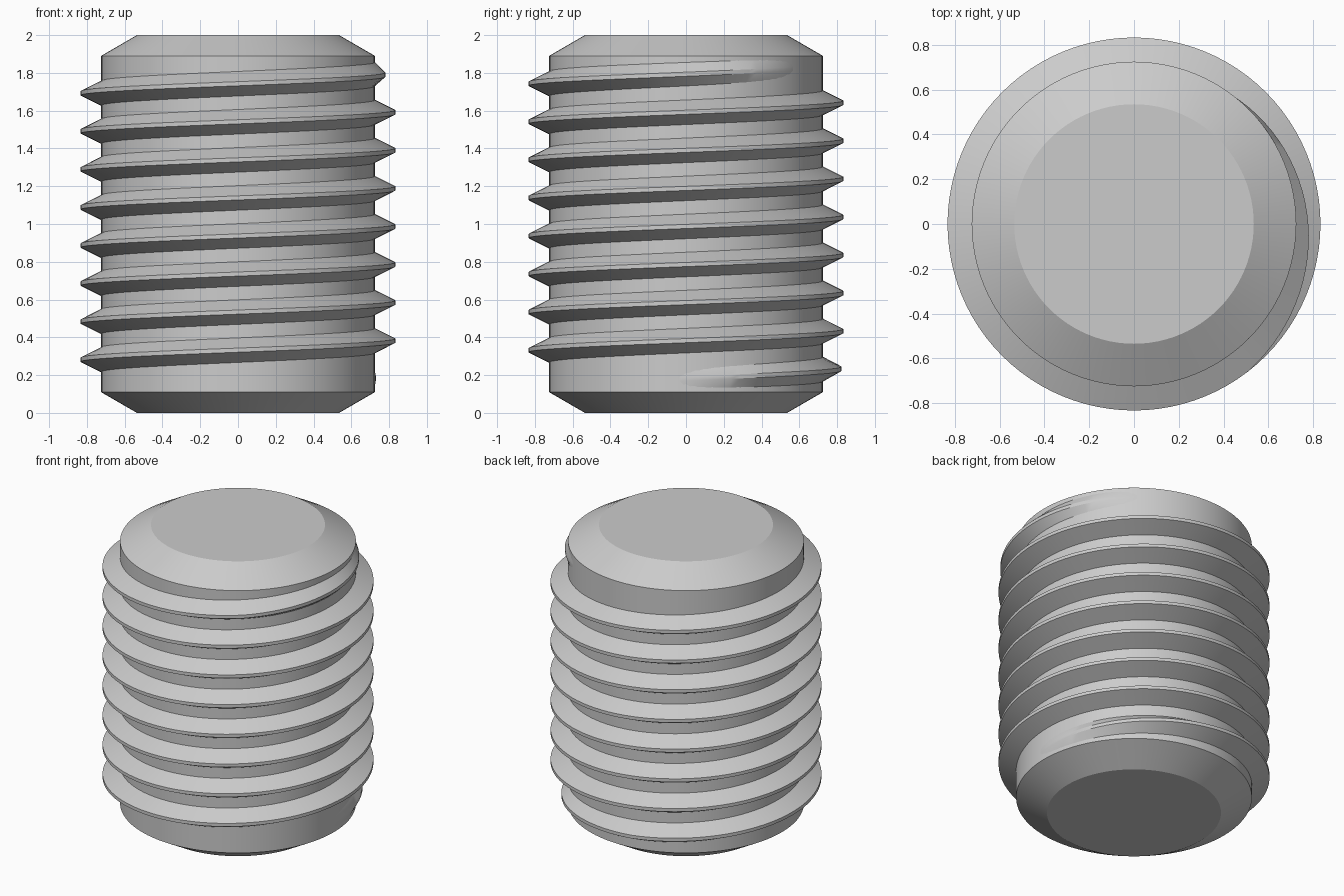
import bpy, bmesh
from math import cos, sin, pi, tau, radians

if "Cube" in bpy.data.objects:
    bpy.data.objects.remove(bpy.data.objects["Cube"], do_unlink=True)

SEGS = 96            # steps per turn, shared by core and thread
CORE_R, CREST_R, END_R = 0.725, 0.833, 0.535
CHAMFER = 0.11
PITCH, START_Z = 0.2015, 0.181
ROOT_HALF, CREST_HALF = 0.068, 0.011
SINK = 0.006         # how far the thread root sits inside the core

steel = bpy.data.materials.new("grey_steel")
steel.use_nodes = True
GREY = (0.6, 0.6, 0.6, 1)
steel.diffuse_color = GREY
steel.node_tree.nodes["Principled BSDF"].inputs["Base Color"].default_value = GREY


def finish(bm, name):
    bmesh.ops.recalc_face_normals(bm, faces=bm.faces)
    mesh = bpy.data.meshes.new(name)
    bm.to_mesh(mesh)
    bm.free()
    mesh.materials.append(steel)
    obj = bpy.data.objects.new(name, mesh)
    bpy.context.collection.objects.link(obj)
    bpy.ops.object.select_all(action="DESELECT")
    obj.select_set(True)
    bpy.context.view_layer.objects.active = obj
    bpy.ops.object.shade_smooth_by_angle(angle=radians(25))


def ring(bm, profile, angle):
    return [bm.verts.new((r * cos(angle), r * sin(angle), z)) for r, z in profile]


def bridge(bm, a, b, closed):
    n = len(a)
    for i in range(n if closed else n - 1):
        j = (i + 1) % n
        bm.faces.new((a[i], b[i], b[j], a[j]))


# Chamfered core, a lathed profile with flat ends
bm = bmesh.new()
profile = [(END_R, 0), (CORE_R, CHAMFER), (CORE_R, 2 - CHAMFER), (END_R, 2)]
rings = [ring(bm, profile, tau * i / SEGS) for i in range(SEGS)]
for i in range(SEGS):
    bridge(bm, rings[i], rings[(i + 1) % SEGS], False)
bm.faces.new([r[0] for r in rings])
bm.faces.new([r[-1] for r in rings])
finish(bm, "core")

# Right-handed thread that runs out into the core at both ends
bm = bmesh.new()
first, last = -2, 8 * SEGS + 15
fade = 29            # steps of run-out
low = CORE_R - SINK
previous = None
for step in range(first, last + 1):
    height = min(1, (step - first) / fade, (last - step) / fade)
    crest = low + 0.001 + (CREST_R - low - 0.001) * height
    z = START_Z + PITCH * step / SEGS
    section = [(low, z - ROOT_HALF), (crest, z - CREST_HALF),
               (crest, z + CREST_HALF), (low, z + ROOT_HALF)]
    current = ring(bm, section, tau * step / SEGS)
    if previous:
        bridge(bm, previous, current, True)
    else:
        bm.faces.new(current)
    previous = current
bm.faces.new(previous)
finish(bm, "thread")
